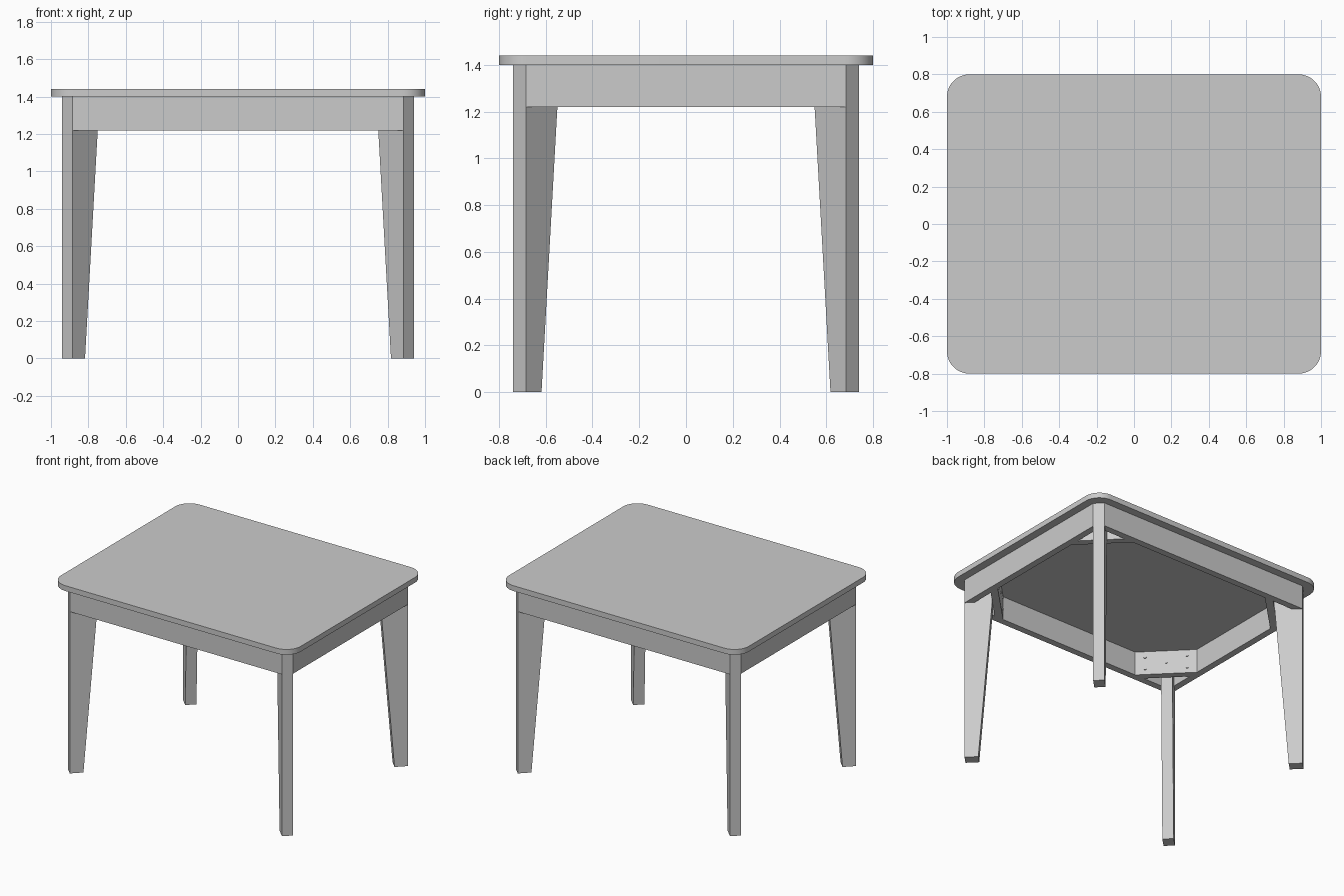
import bpy, bmesh, math
from mathutils import Matrix, Vector

if "Cube" in bpy.data.objects:
    bpy.data.objects.remove(bpy.data.objects["Cube"])


def finish(name, bm, smooth=False):
    bmesh.ops.recalc_face_normals(bm, faces=bm.faces)
    me = bpy.data.meshes.new(name)
    bm.to_mesh(me)
    bm.free()
    ob = bpy.data.objects.new(name, me)
    bpy.context.collection.objects.link(ob)
    if smooth:
        bpy.context.view_layer.objects.active = ob
        ob.select_set(True)
        bpy.ops.object.shade_smooth_by_angle(angle=math.radians(30))
        ob.select_set(False)
    return ob


def loft(name, sections, smooth=False, flip=(1, 1)):
    """Solid through a stack of (z, outline) sections."""
    bm = bmesh.new()
    rings = [[bm.verts.new((x * flip[0], y * flip[1], z)) for x, y in pts]
             for z, pts in sections]
    n = len(rings[0])
    for a, b in zip(rings, rings[1:]):
        for i in range(n):
            j = (i + 1) % n
            bm.faces.new((a[i], a[j], b[j], b[i]))
    bm.faces.new(rings[0])
    bm.faces.new(rings[-1])
    return finish(name, bm, smooth)


APRON_Z, TOP_Z, THICK = 1.22, 1.40, 0.05

# table top with rounded corners
R, SEG = 0.12, 12
outline = []
for k, (sx, sy) in enumerate([(1, 1), (-1, 1), (-1, -1), (1, -1)]):
    for i in range(SEG + 1):
        a = math.pi / 2 * (k + i / SEG)
        outline.append((sx * (1 - R) + R * math.cos(a),
                        sy * (0.8 - R) + R * math.sin(a)))
loft("table_top", [(TOP_Z, outline), (1.44, outline)], True)

# aprons with mitred ends that butt against the diagonal legs
for s, side in ((1, "front"), (-1, "back")):
    p = [(-0.885, -0.74), (0.885, -0.74),
         (0.885 - THICK, -0.74 + THICK), (-0.885 + THICK, -0.74 + THICK)]
    loft(side + "_apron", [(APRON_Z, p), (TOP_Z, p)], flip=(1, s))
for s, side in ((1, "left"), (-1, "right")):
    p = [(-0.94, -0.685), (-0.94, 0.685),
         (-0.94 + THICK, 0.685 - THICK), (-0.94 + THICK, -0.685 + THICK)]
    loft(side + "_apron", [(APRON_Z, p), (TOP_Z, p)], flip=(s, 1))


def leg_section(d):
    return [(-0.94, -0.685), (-0.885, -0.74),
            (-0.885 + d, -0.74 + d), (-0.94 + d, -0.685 + d)]


for sx, sy, corner in ((1, 1, "front_left"), (-1, 1, "front_right"),
                       (1, -1, "back_left"), (-1, -1, "back_right")):
    # tapered leg board set at 45 degrees
    loft(corner + "_leg", [(0, leg_section(0.067)),
                           (APRON_Z, leg_section(0.135)),
                           (TOP_Z, leg_section(0.135))], flip=(sx, sy))

    # corner brace behind the leg
    p = [(-0.89, -0.465), (-0.665, -0.69), (-0.59, -0.69), (-0.89, -0.39)]
    loft(corner + "_brace", [(APRON_Z, p), (TOP_Z, p)], flip=(sx, sy))

    # screw heads on the brace
    bm = bmesh.new()
    normal = Vector((sx, sy, 0)).normalized()
    along = Vector((sx, -sy, 0)).normalized()
    rot = normal.to_track_quat('Z', 'Y').to_matrix().to_4x4()
    for u, h in ((-0.145, -0.046), (0.145, -0.046), (0, 0),
                 (-0.145, 0.046), (0.145, 0.046)):
        pos = Vector((-0.74 * sx, -0.54 * sy, 1.31 + h)) + along * u
        bmesh.ops.create_cone(bm, cap_ends=True, segments=12, radius1=0.01,
                              radius2=0.01, depth=0.012,
                              matrix=Matrix.Translation(pos) @ rot)
    finish(corner + "_screws", bm, True)
